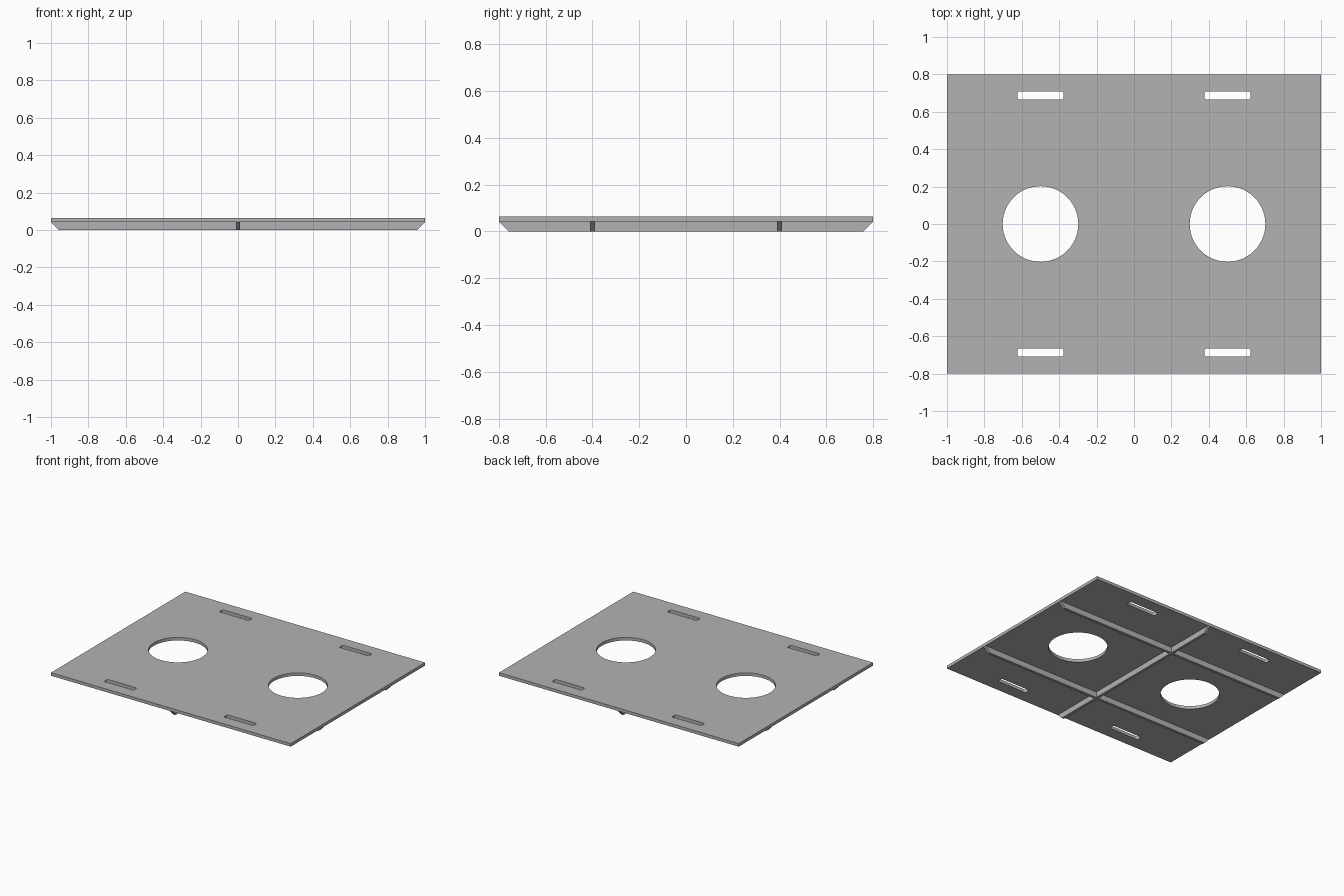
import bpy
import bmesh
from math import radians

cube = bpy.data.objects.get("Cube")
if cube:
    bpy.data.objects.remove(cube, do_unlink=True)

TOP, UNDERSIDE = 0.065, 0.042
HALF_X, HALF_Y = 1.0, 0.8

grey = bpy.data.materials.new("plain_grey")
grey.use_nodes = True
colour = (0.45, 0.45, 0.45, 1)
grey.diffuse_color = colour
grey.node_tree.nodes["Principled BSDF"].inputs["Base Color"].default_value = colour


def prism(name, outline, to_3d, depth):
    """Extrude a closed 2D outline; to_3d maps its (u, v) to a start point."""
    bm = bmesh.new()
    face = bm.faces.new([bm.verts.new(to_3d(u, v)) for u, v in outline])
    extruded = bmesh.ops.extrude_face_region(bm, geom=[face])
    moved = [e for e in extruded["geom"] if isinstance(e, bmesh.types.BMVert)]
    bmesh.ops.translate(bm, verts=moved, vec=depth)
    bmesh.ops.recalc_face_normals(bm, faces=bm.faces)
    mesh = bpy.data.meshes.new(name)
    bm.to_mesh(mesh)
    bm.free()
    mesh.materials.append(grey)
    obj = bpy.data.objects.new(name, mesh)
    bpy.context.collection.objects.link(obj)
    return obj


def rectangle(x, y, half_x, half_y):
    return [(x - half_x, y - half_y), (x + half_x, y - half_y),
            (x + half_x, y + half_y), (x - half_x, y + half_y)]


def activate(obj):
    bpy.ops.object.select_all(action="DESELECT")
    obj.select_set(True)
    bpy.context.view_layer.objects.active = obj


def cut(target, cutter):
    cutter.hide_render = True
    activate(target)
    mod = target.modifiers.new("cut", "BOOLEAN")
    mod.operation, mod.solver, mod.object = "DIFFERENCE", "EXACT", cutter
    bpy.ops.object.modifier_apply(modifier=mod.name)
    bpy.data.objects.remove(cutter, do_unlink=True)


# Flat plate
plate = prism("plate", rectangle(0, 0, HALF_X, HALF_Y),
              lambda u, v: (u, v, UNDERSIDE), (0, 0, TOP - UNDERSIDE))

# Two round openings, each with a slot in front and behind
for x in (-0.5, 0.5):
    bpy.ops.mesh.primitive_cylinder_add(vertices=96, radius=0.202, depth=0.3,
                                        location=(x, 0, UNDERSIDE))
    cut(plate, bpy.context.object)
    for y in (-0.687, 0.687):
        slot = prism("slot_cutter", rectangle(x, y, 0.123, 0.021),
                     lambda u, v: (u, v, -0.1), (0, 0, 0.3))
        # Round the upright corners
        bm = bmesh.new()
        bm.from_mesh(slot.data)
        upright = [e for e in bm.edges
                   if abs(e.verts[0].co.z - e.verts[1].co.z) > 0.1]
        bmesh.ops.bevel(bm, geom=upright, offset=0.008, segments=4,
                        profile=0.5, affect="EDGES")
        bm.to_mesh(slot.data)
        bm.free()
        cut(plate, slot)

activate(plate)
bpy.ops.object.shade_smooth_by_angle(angle=radians(30))


# Stiffening ribs below the plate, with ends sloping in at 45 degrees
def rib_outline(half):
    return [(-half, UNDERSIDE), (half, UNDERSIDE),
            (half - UNDERSIDE, 0), (UNDERSIDE - half, 0)]


RIB = 0.02
for name, y in (("front_rib", -0.4), ("back_rib", 0.4)):
    prism(name, rib_outline(HALF_X),
          lambda u, v: (u, y - RIB / 2, v), (0, RIB, 0))
prism("middle_rib", rib_outline(HALF_Y),
      lambda u, v: (-RIB / 2, u, v), (RIB, 0, 0))
